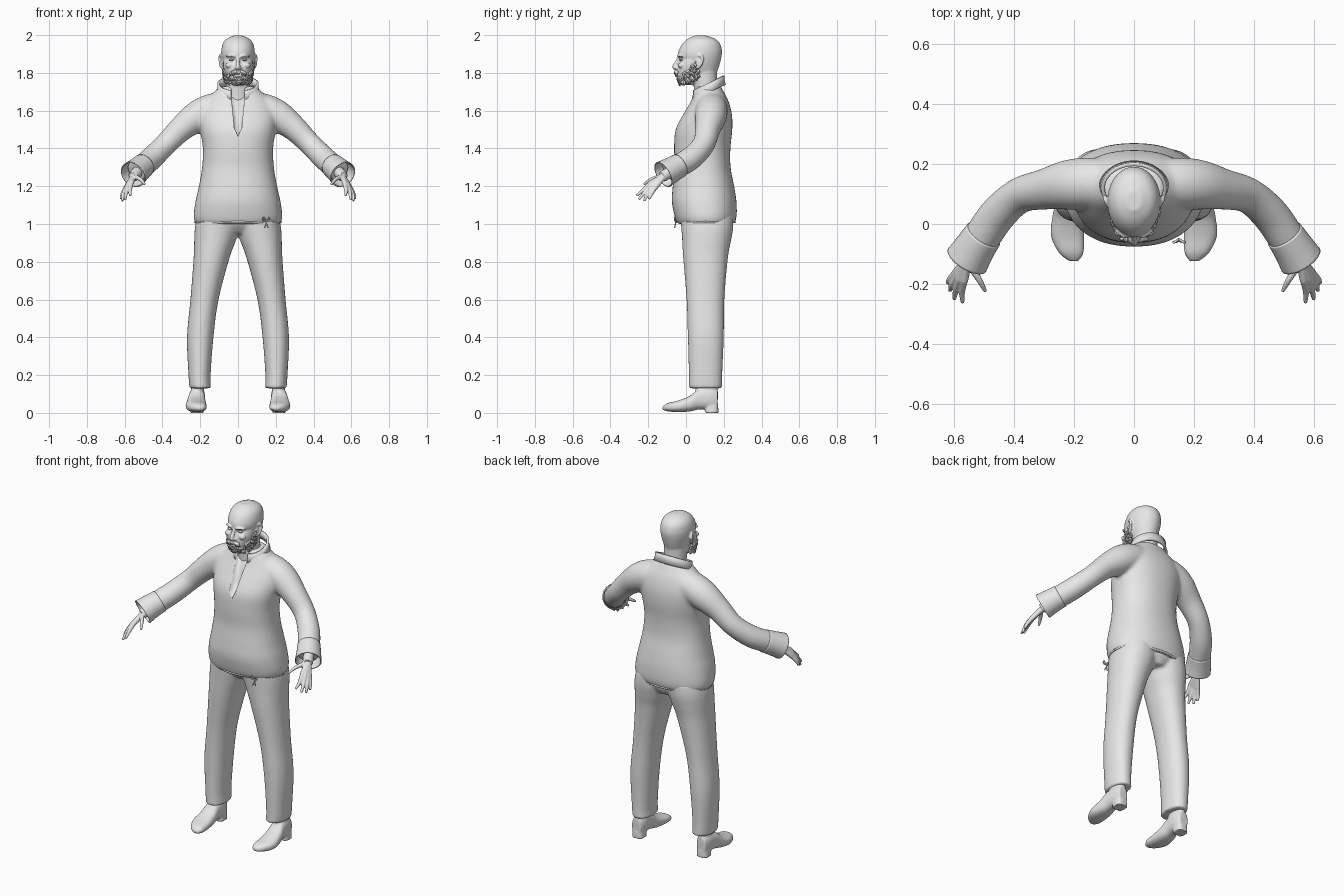
import bpy, bmesh, math, random
from mathutils import Vector

random.seed(4)
if "Cube" in bpy.data.objects:
    bpy.data.objects.remove(bpy.data.objects["Cube"])

mat = bpy.data.materials.new("light_grey")
mat.use_nodes = True
mat.diffuse_color = (0.8, 0.8, 0.8, 1)
mat.node_tree.nodes["Principled BSDF"].inputs["Base Color"].default_value = (0.8, 0.8, 0.8, 1)

X, Y, Z = Vector((1, 0, 0)), Vector((0, 1, 0)), Vector((0, 0, 1))


def smooth_keys(keys, steps):
    """Catmull-Rom interpolation through tuples."""
    out = []
    for i in range(len(keys) - 1):
        p = [keys[max(0, min(len(keys) - 1, i + k))] for k in (-1, 0, 1, 2)]
        for s in range(steps):
            t = s / steps
            out.append(tuple(0.5 * (2 * b + (c - a) * t + (2 * a - 5 * b + 4 * c - d) * t * t
                                    + (3 * b - a - 3 * c + d) * t ** 3) for a, b, c, d in zip(*p)))
    return out + [keys[-1]]


def skin(bm, rings, sides, power=2.0, caps=True):
    """Bridge rings of (centre, axis_a, axis_b)."""
    loops = []
    for c, a, b in rings:
        loop = []
        for i in range(sides):
            t = math.tau * i / sides
            ca, sa = math.cos(t), math.sin(t)
            u = math.copysign(abs(ca) ** (2 / power), ca)
            v = math.copysign(abs(sa) ** (2 / power), sa)
            loop.append(bm.verts.new(c + a * u + b * v))
        loops.append(loop)
    for p, q in zip(loops, loops[1:]):
        for i in range(sides):
            j = (i + 1) % sides
            bm.faces.new((p[i], p[j], q[j], q[i]))
    if caps:
        bm.faces.new(loops[0])
        bm.faces.new(loops[-1])


def loft(bm, keys, side=1, axis="z", power=2.0, sides=40, steps=5):
    """Keys: (low x, high x, low depth, high depth, station)."""
    rings = []
    for x0, x1, d0, d1, s in smooth_keys(keys, steps):
        xc, dc = side * (x0 + x1) / 2, (d0 + d1) / 2
        centre = Vector((xc, dc, s)) if axis == "z" else Vector((xc, s, dc))
        rings.append((centre, X * ((x1 - x0) / 2), (Y if axis == "z" else Z) * ((d1 - d0) / 2)))
    skin(bm, rings, sides, power)


def tube(bm, keys, side=1, sides=20, steps=5, flat=1.0, caps=True):
    """Keys: (x, y, z, radius) along a path."""
    pts = smooth_keys(keys, steps)
    pos = [Vector((side * p[0], p[1], p[2])) for p in pts]
    rings = []
    for i, p in enumerate(pts):
        d = (pos[min(i + 1, len(pos) - 1)] - pos[max(i - 1, 0)]).normalized()
        a = d.cross(Z if abs(d.z) < 0.95 else Y).normalized()
        rings.append((pos[i], a * p[3], d.cross(a) * p[3] * flat))
    skin(bm, rings, sides, caps=caps)


def ball(bm, x, y, z, rx, ry, rz):
    verts = bmesh.ops.create_uvsphere(bm, u_segments=20, v_segments=12, radius=1)["verts"]
    for v in verts:
        v.co = Vector((x + v.co.x * rx, y + v.co.y * ry, z + v.co.z * rz))


def finish(name, bm, voxel=0, relax=0, thick=0):
    bmesh.ops.recalc_face_normals(bm, faces=bm.faces)
    for f in bm.faces:
        f.smooth = True
    mesh = bpy.data.meshes.new(name)
    bm.to_mesh(mesh)
    bm.free()
    ob = bpy.data.objects.new(name, mesh)
    bpy.context.scene.collection.objects.link(ob)
    mesh.materials.append(mat)
    if thick:
        m = ob.modifiers.new("thickness", "SOLIDIFY")
        m.thickness, m.offset = thick, 0
    if voxel:
        m = ob.modifiers.new("blend", "REMESH")
        m.mode, m.voxel_size, m.use_smooth_shade = "VOXEL", voxel, True
    if relax:
        m = ob.modifiers.new("relax", "SMOOTH")
        m.factor, m.iterations = 0.5, relax
    return ob


# tunic: body and sleeves blended together
torso = [(1.00, -.045, .255, .225), (1.04, -.06, .268, .235), (1.12, -.075, .267, .225),
         (1.2, -.07, .255, .207), (1.3, -.06, .236, .19), (1.4, -.063, .235, .186),
         (1.5, -.055, .245, .2), (1.58, -.015, .243, .205), (1.65, .025, .225, .175),
         (1.7, .045, .2, .125), (1.73, .055, .185, .09)]
bm = bmesh.new()
loft(bm, [(-w, w, f, b, z) for z, f, b, w in torso], power=2.25, sides=64)
sleeve = [(.07, .135, 1.62, .08), (.15, .135, 1.6, .086), (.22, .13, 1.565, .083), (.3, .115, 1.505, .068),
          (.38, .095, 1.425, .06), (.45, .035, 1.355, .062), (.5, -.035, 1.31, .062), (.535, -.09, 1.28, .06)]
for s in (1, -1):
    tube(bm, sleeve, s, sides=28)
tunic = finish("tunic", bm, 0.009, 10)

# neck slit cut into the chest
slit = [(.035, 1.76), (.034, 1.66), (.024, 1.56), (.02, 1.51), (0, 1.465)]
outline = slit + [(-x, z) for x, z in slit[-2::-1]]


def chest(z):
    return -.06 + max(0, z - 1.48) * .49


bm = bmesh.new()
near = [bm.verts.new((x, chest(z) - .15, z)) for x, z in outline]
far = [bm.verts.new((x, chest(z) + .018, z)) for x, z in outline]
bm.faces.new(near)
bm.faces.new(far)
for i in range(len(outline)):
    j = (i + 1) % len(outline)
    bm.faces.new((near[i], near[j], far[j], far[i]))
cutter = finish("slit_cutter", bm)
cutter.hide_render = True
cutter.hide_viewport = True
cut = tunic.modifiers.new("slit", "BOOLEAN")
cut.operation, cut.object, cut.solver = "DIFFERENCE", cutter, "EXACT"

# standing collar, open at the front
bm = bmesh.new()
strips = []
for i in range(41):
    t = math.radians(20 + 320 * i / 40)
    lift = .04 * (1 - math.cos(t))
    strips.append([bm.verts.new((r * math.sin(t), .118 - r * .78 * math.cos(t), z + lift))
                   for r, z in ((.112, 1.655), (.104, 1.68), (.103, 1.705))])
for p, q in zip(strips, strips[1:]):
    for k in range(2):
        bm.faces.new((p[k], q[k], q[k + 1], p[k + 1]))
finish("collar", bm, thick=.012)

# hem cord and bow
bm = bmesh.new()
hem = [(.226 * math.cos(a), .105 + .153 * math.sin(a), 1.01, .006) for a in
       [math.tau * i / 32 for i in range(33)]]
tube(bm, hem, sides=8, steps=2)
for s in (1, -1):
    tube(bm, [(.15, -.05, 1.01, .004), (.15 + s * .014, -.06, 1.035, .004), (.15 + s * .018, -.06, 1.02, .004),
              (.15, -.055, 1.01, .004), (.15 + s * .01, -.06, .98, .003)], sides=8)
finish("hem_cord", bm)

# trousers
bm = bmesh.new()
leg = [(-.02, .215, -.03, .25, 1.05), (-.01, .228, -.025, .25, .98), (.012, .232, -.02, .238, .91),
       (.045, .235, -.015, .222, .82), (.103, .252, .003, .203, .6), (.13, .27, .01, .2, .4),
       (.145, .262, .015, .192, .2), (.143, .257, .015, .192, .13)]
for s in (1, -1):
    loft(bm, leg, s, power=2.15)
loft(bm, [(-.2, .2, -.03, .25, 1.06), (-.17, .17, -.02, .25, 1.0), (-.08, .08, .02, .225, .95)])
finish("trousers", bm, 0.009, 6)

# shoes, cuffs and hands
shoe = [(.185, .215, .016, .034, -.124), (.168, .25, .008, .052, -.095), (.166, .276, .004, .066, -.04),
        (.17, .272, .008, .09, .02), (.175, .262, .018, .128, .07), (.175, .255, .018, .135, .13),
        (.188, .245, .02, .12, .168)]
fingers = [((.565, -.19, 1.215), (.572, -.225, 1.18), (.57, -.262, 1.15)),
           ((.58, -.187, 1.205), (.592, -.22, 1.165), (.598, -.25, 1.13)),
           ((.59, -.178, 1.195), (.606, -.203, 1.16), (.612, -.222, 1.122)),
           ((.595, -.165, 1.19), (.612, -.183, 1.16), (.62, -.196, 1.132)),
           ((.545, -.14, 1.25), (.515, -.185, 1.235), (.494, -.224, 1.21))]
for s, label in ((1, "left"), (-1, "right")):
    bm = bmesh.new()
    loft(bm, shoe, s, "y", 2.4, 32)
    loft(bm, [(.18, .252, .1, .172, 0), (.182, .25, .1, .17, .04)], s, power=3)
    loft(bm, [(.178, .25, .05, .17, .08), (.18, .245, .05, .165, .19)], s)
    finish(label + "_shoe", bm, .005, 3)

    bm = bmesh.new()
    tube(bm, [(.5, -.035, 1.31, .061), (.53, -.08, 1.285, .065), (.555, -.12, 1.262, .071)],
         s, sides=32, caps=False)
    finish(label + "_cuff", bm, thick=.006)

    bm = bmesh.new()
    tube(bm, [(.525, -.07, 1.285, .03), (.555, -.125, 1.25, .029)], s)
    for f in fingers[:4]:
        # palm ray and finger
        tube(bm, [(.552, -.115, 1.255, .016), f[0] + (.0135,)], s, sides=12)
    for f in fingers:
        tube(bm, [f[0] + (.0125,), f[1] + (.0105,), f[2] + (.0065,)], s, sides=12)
    finish(label + "_hand", bm, .0035, 3)

# head: neck, skull, jaw, nose, brows, ears and lips
bm = bmesh.new()
loft(bm, [(-.065, .065, .045, .165, 1.64), (-.064, .064, .04, .165, 1.74), (-.066, .066, .02, .165, 1.83)])
skull = [(1.79, .02, .16, .06), (1.835, -.03, .175, .077), (1.868, -.034, .184, .084), (1.892, -.042, .189, .088),
         (1.92, -.038, .19, .088), (1.955, -.018, .18, .08), (1.98, .01, .155, .061), (1.997, .045, .11, .025)]
loft(bm, [(-w, w, f, b, z) for z, f, b, w in skull])
jaw = [(1.735, -.025, .05, .03), (1.76, -.042, .085, .056), (1.8, -.05, .11, .07), (1.84, -.044, .11, .078),
       (1.87, -.03, .1, .078)]
loft(bm, [(-w, w, f, b, z) for z, f, b, w in jaw])
tube(bm, [(0, -.034, 1.885, .009), (0, -.05, 1.855, .01), (0, -.06, 1.832, .013), (0, -.046, 1.818, .009)])
for z in (1.793, 1.783):
    ball(bm, 0, -.05, z, .024, .009, .005)
for s in (1, -1):
    ball(bm, s * .013, -.048, 1.826, .009, .011, .008)
    ball(bm, s * .045, -.026, 1.84, .022, .016, .016)
    tube(bm, [(.014, -.04, 1.886, .006), (.035, -.039, 1.893, .007), (.062, -.02, 1.886, .005)], s, sides=10)
    tube(bm, [(.08, .055, 1.885, .007), (.092, .075, 1.893, .008), (.097, .088, 1.87, .008),
              (.09, .072, 1.835, .008), (.08, .055, 1.825, .007)], s, sides=10)
    ball(bm, s * .084, .066, 1.857, .008, .016, .028)
finish("head", bm, .0045, 3)

# eyes
bm = bmesh.new()
for s in (1, -1):
    ball(bm, s * .034, -.025, 1.869, .014, .011, .006)
finish("eyes", bm)

# beard of small curls along the jaw, plus a moustache
bm = bmesh.new()
curls = []
for i in range(150):
    a = random.uniform(-1.75, 1.75)
    side_amount = min(1, abs(a) / 1.6) ** 2
    h = random.uniform(0, 1)
    z = 1.742 + .025 * side_amount + h * (.032 + .065 * side_amount)
    grow = .85 + .15 * h
    curls.append((.078 * grow * math.sin(a), .05 - .09 * grow * math.cos(a), z, a))
for i in range(18):
    x = -.034 + .004 * i
    curls.append((x, -.051 + 5 * x * x, 1.806 - 7 * x * x, x * 12))
for x, y, z, a in curls:
    n = Vector((math.sin(a), -math.cos(a), 0))
    t = Vector((math.cos(a), math.sin(a), 0)) * random.choice((-1, 1))
    keys = []
    for out, along, down, r in ((-.004, 0, .008, .005), (.005, .002, .002, .0055),
                                (.008, .007, -.007, .005), (.003, .003, -.013, .0025)):
        p = Vector((x, y, z)) + n * out + t * along + Z * down
        keys.append((p.x, p.y, p.z, r))
    tube(bm, keys, sides=7, steps=2)
finish("beard", bm)
